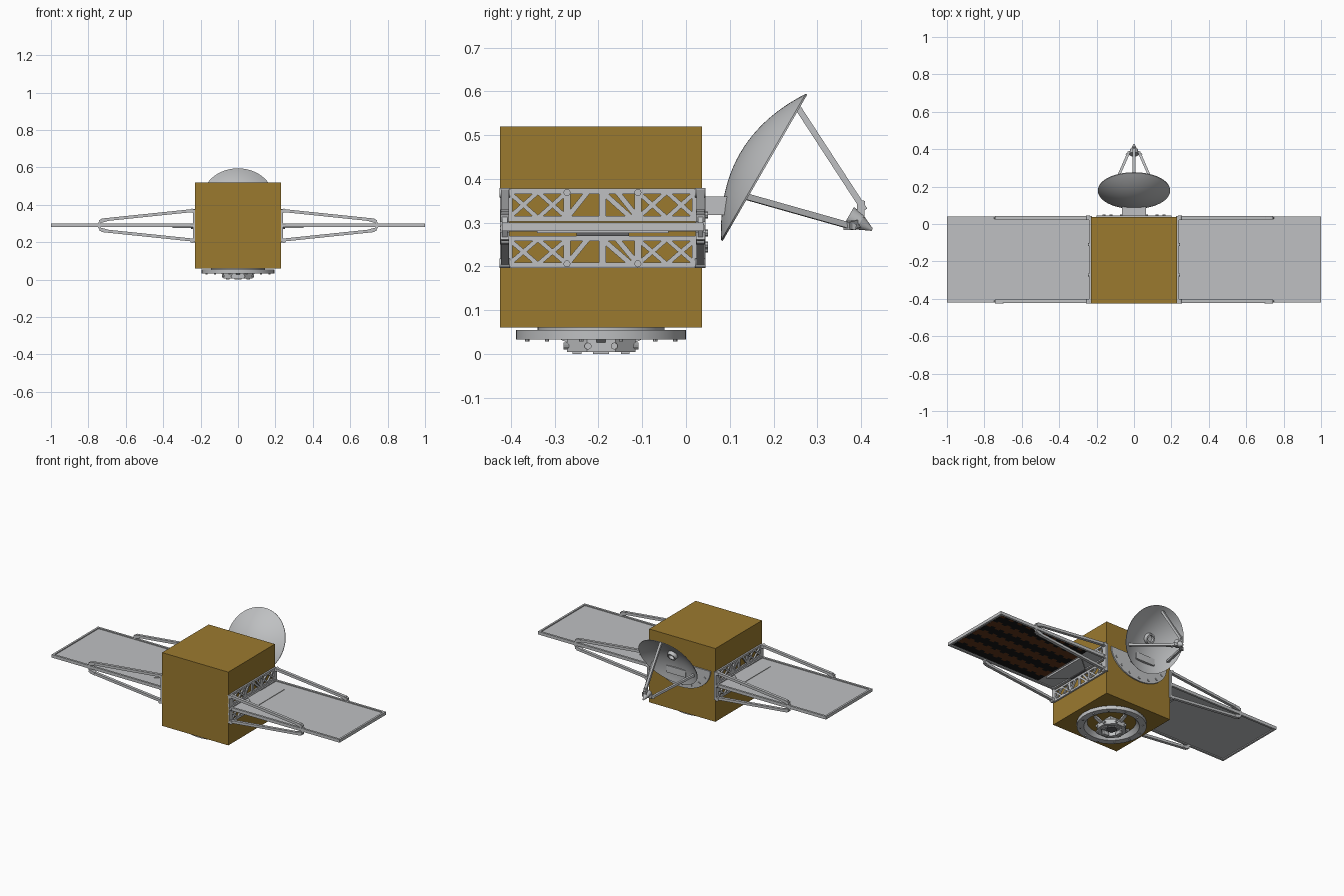
import bpy, bmesh, math
from mathutils import Vector, Matrix

if "Cube" in bpy.data.objects:
    bpy.data.objects.remove(bpy.data.objects["Cube"], do_unlink=True)


def material(name, rgb):
    m = bpy.data.materials.new(name)
    m.use_nodes = True
    m.diffuse_color = (*rgb, 1)
    m.node_tree.nodes["Principled BSDF"].inputs["Base Color"].default_value = (*rgb, 1)
    return m


GOLD = material("gold foil", (0.33, 0.195, 0.028))
GREY = material("light grey metal", (0.52, 0.53, 0.54))
DARK = material("dark grey metal", (0.12, 0.12, 0.125))
BLACK = material("black cells", (0.008, 0.008, 0.008))
BROWN = material("copper brown cells", (0.12, 0.035, 0.01))
CY = -0.194  # body centre in y


def box(bm, lo, hi):
    lo, hi = Vector(lo), Vector(hi)
    m = Matrix.Translation((lo + hi) / 2) @ Matrix.Diagonal((*(hi - lo), 1))
    bmesh.ops.create_cube(bm, size=1, matrix=m)


def aim(p, q):
    p, q = Vector(p), Vector(q)
    turn = (q - p).to_track_quat("Z", "Y").to_matrix().to_4x4()
    return Matrix.Translation((p + q) / 2) @ turn, (q - p).length


def bar(bm, p, q, w, h):
    m, n = aim(p, q)
    bmesh.ops.create_cube(bm, size=1, matrix=m @ Matrix.Diagonal((w, h, n, 1)))


def rod(bm, p, q, r1, r2=None, seg=16):
    m, n = aim(p, q)
    bmesh.ops.create_cone(bm, cap_ends=True, segments=seg, radius1=r1,
                          radius2=r1 if r2 is None else r2, depth=n, matrix=m)


def prism(bm, points, offset):
    face = bm.faces.new([bm.verts.new(p) for p in points])
    new = bmesh.ops.extrude_face_region(bm, geom=[face])["geom"]
    bmesh.ops.translate(bm, vec=offset, verts=[v for v in new if isinstance(v, bmesh.types.BMVert)])


def lathe(bm, profile, seg, matrix=Matrix(), closed=False):
    rings = [[bm.verts.new(matrix @ Vector((r * math.cos(a), r * math.sin(a), z)))
              for a in (2 * math.pi * i / seg for i in range(seg))] for r, z in profile]
    pairs = list(zip(rings, rings[1:])) + ([(rings[-1], rings[0])] if closed else [])
    for a, b in pairs:
        for i in range(seg):
            j = (i + 1) % seg
            bm.faces.new((a[i], a[j], b[j], b[i]))


def finish(bm, name, *mats, mirror=False, smooth=False):
    bmesh.ops.recalc_face_normals(bm, faces=bm.faces)
    me = bpy.data.meshes.new(name)
    bm.to_mesh(me)
    bm.free()
    ob = bpy.data.objects.new(name, me)
    bpy.context.collection.objects.link(ob)
    for m in mats:
        me.materials.append(m)
    if mirror:
        ob.modifiers.new("Mirror", "MIRROR")
    if smooth:
        bpy.ops.object.select_all(action="DESELECT")
        ob.select_set(True)
        bpy.context.view_layer.objects.active = ob
        bpy.ops.object.shade_smooth_by_angle(angle=math.radians(35))
    return ob


# Foil-wrapped body
bm = bmesh.new()
box(bm, (-0.23, -0.425, 0.06), (0.23, 0.037, 0.52))
finish(bm, "body", GOLD)

# Truss strips on both sides
bm = bmesh.new()
posts = (-0.405, -0.272, -0.11, 0.022)
for z0, z1 in ((0.197, 0.27), (0.303, 0.378)):
    for z in (z0 + 0.006, z1 - 0.006):
        box(bm, (0.229, -0.405, z - 0.006), (0.24, 0.022, z + 0.006))
    for y in posts:
        box(bm, (0.229, y - 0.008, z0), (0.24, y + 0.008, z1))
    box(bm, (0.229, -0.199, z0), (0.24, -0.183, z1))
    a, b = z0 + 0.008, z1 - 0.008
    for left, right in ((posts[0], posts[1]), (posts[2], posts[3])):
        mid = (left + right) / 2
        for y0, y1 in ((left, mid), (mid, right)):
            bar(bm, (0.2345, y0, a), (0.2345, y1, b), 0.01, 0.01)
            bar(bm, (0.2345, y0, b), (0.2345, y1, a), 0.01, 0.01)
    for y0, y1 in ((posts[1], -0.225), (posts[2], -0.157)):
        bar(bm, (0.2345, y0, a), (0.2345, y1, b), 0.01, 0.012)
    bar(bm, (0.2345, -0.191, b), (0.2345, -0.125, a), 0.01, 0.012)
    outer = z1 - 0.009 if z0 > 0.29 else z0 + 0.009
    for y in posts[1:3]:
        rod(bm, (0.235, y, outer), (0.245, y, outer), 0.008, seg=12)
finish(bm, "side_truss", GREY, mirror=True)

# Corner brackets and hinge bar
bm = bmesh.new()
for y in (-0.414, 0.033):
    box(bm, (0.225, y - 0.011, 0.2), (0.24, y + 0.011, 0.375))
    for z in (0.207, 0.368):
        rod(bm, (0.245, y - 0.012, z), (0.245, y + 0.012, z), 0.011)
    rod(bm, (0.235, y, 0.288), (0.25, y, 0.288), 0.011)
box(bm, (0.229, -0.42, 0.28), (0.245, 0.04, 0.3))
finish(bm, "hinge_bracket", GREY, mirror=True, smooth=True)

# Solar wings with raised rims
bm = bmesh.new()
box(bm, (0.24, -0.416, 0.287), (0.998, 0.038, 0.294))
for y in (-0.414, 0.033):
    box(bm, (0.24, y - 0.006, 0.281), (1, y + 0.007, 0.3))
box(bm, (0.988, -0.42, 0.281), (1, 0.04, 0.3))
finish(bm, "solar_wing", GREY, mirror=True)

# Tapered root plates
bm = bmesh.new()
root = [(0.245, -0.25), (0.35, -0.34), (0.35, -0.04), (0.245, -0.13)]
prism(bm, [(x, y, 0.276) for x, y in root], (0, 0, 0.021))
finish(bm, "wing_root_plate", GREY, mirror=True)
bm = bmesh.new()
box(bm, (0.24, -0.25, 0.27), (0.252, -0.13, 0.28))
finish(bm, "hinge_block", DARK, mirror=True)

# Striped cells under the left wing, with toothed stripe edges
bm = bmesh.new()
cols, rows = 40, 28
bmesh.ops.create_grid(bm, x_segments=cols, y_segments=rows, size=0.5,
                      matrix=Matrix.Translation((0.67, -0.19, 0.2855)) @ Matrix.Diagonal((0.62, 0.42, 1, 1)))
for f in bm.faces:
    c = f.calc_center_median()
    col = int((c.x - 0.36) / 0.62 * cols)
    row = int((c.y + 0.4) / 0.42 * rows)
    f.material_index = int((row + (col // 2) % 2) % 8 > 3)
    f.normal_flip()
bmesh.ops.solidify(bm, geom=bm.faces[:], thickness=0.001)
finish(bm, "solar_cells", BLACK, BROWN)

# Wing struts above and below
bm = bmesh.new()
for y in (-0.414, 0.033):
    for s in (1, -1):
        tip = (0.73, y, 0.29 + s * 0.028)
        bar(bm, (0.24, y, 0.29 + s * 0.079), tip, 0.018, 0.016)
        bar(bm, (0.7, y, 0.29 + s * 0.031), (0.74, y, 0.29 + s * 0.02), 0.02, 0.018)
        bar(bm, tip, (0.745, y, 0.29 + s * 0.006), 0.012, 0.012)
finish(bm, "wing_strut", GREY, mirror=True)

# Dish mounting plate, bolts and post
bm = bmesh.new()
arc = [math.pi * (1 + i / 24) for i in range(25)]
prism(bm, [(0.2 * math.cos(a), 0.036, 0.37 + 0.15 * math.sin(a)) for a in arc], (0, 0.009, 0))
for a in arc[3:-2:3]:
    p = Vector((0.175 * math.cos(a), 0.045, 0.365 + 0.125 * math.sin(a)))
    rod(bm, p, p + Vector((0, 0.005, 0)), 0.008, seg=8)
box(bm, (-0.065, 0.04, 0.317), (0.065, 0.1, 0.36))
finish(bm, "dish_mount", GREY)

# Dish, local z along its axis
tilt = Matrix.Translation((0, 0.177, 0.4275)) @ Matrix.Rotation(math.radians(-120), 4, "X")
R, DEPTH, N = 0.193, 0.062, 12
bowl = [(R * i / N, DEPTH * ((i / N) ** 2 - 1)) for i in range(1, N + 1)]
shell = [(0.001, -DEPTH)] + bowl + [(r, z + 0.004) for r, z in reversed(bowl)] + [(0.001, 0.004 - DEPTH)]
bm = bmesh.new()
lathe(bm, shell, 64, tilt, closed=True)
finish(bm, "dish", GREY, smooth=True)

bm = bmesh.new()
lathe(bm, [(0.032, -0.06), (0.028, -0.035), (0.019, -0.035), (0.019, -0.055)], 24, tilt)
finish(bm, "dish_hub", GREY, smooth=True)

# Feed tripod and horn
bm = bmesh.new()
for k in range(3):
    a = math.radians(-90 + 120 * k)
    d = Vector((math.cos(a), math.sin(a), 0))
    bar(bm, tilt @ (d * 0.165 + Vector((0, 0, -0.016))), tilt @ (d * 0.03 + Vector((0, 0, 0.25))), 0.014, 0.014)
    bar(bm, tilt @ (d * 0.045 + Vector((0, 0, 0.232))), tilt @ Vector((0, 0, 0.255)), 0.018, 0.018)
finish(bm, "feed_tripod", GREY)
bm = bmesh.new()
rod(bm, tilt @ Vector((0, 0, 0.225)), tilt @ Vector((0, 0, 0.255)), 0.024, 0.02)
rod(bm, tilt @ Vector((0, 0, 0.255)), tilt @ Vector((0, 0, 0.287)), 0.018, 0.003)
finish(bm, "feed_horn", GREY, smooth=True)

# Docking ring with screws
base = Matrix.Translation((0, CY, 0))
bm = bmesh.new()
lathe(bm, [(0.194, 0.033), (0.194, 0.055), (0.145, 0.055), (0.145, 0.061), (0.135, 0.061), (0.155, 0.033)],
      64, base, closed=True)
for i in range(12):
    a = math.pi * (2 * i + 1) / 12
    p = Vector((0.175 * math.cos(a), CY + 0.175 * math.sin(a), 0.028))
    rod(bm, p, p + Vector((0, 0, 0.006)), 0.005, seg=8)
finish(bm, "docking_ring", GREY, smooth=True)

# Engine bay frame in the middle of the ring
bm = bmesh.new()
lathe(bm, [(0.085, 0.005), (0.085, 0.035), (0.06, 0.035), (0.06, 0.005)], 8,
      base @ Matrix.Rotation(math.pi / 8, 4, "Z"), closed=True)
for i in range(4):
    turn = base @ Matrix.Rotation(math.pi / 2 * i, 4, "Z")
    bar(bm, turn @ Vector((0.05, 0, 0.02)), turn @ Vector((0.12, 0, 0.052)), 0.02, 0.012)
    bar(bm, turn @ Vector((0.055, -0.018, 0.01)), turn @ Vector((0.055, 0.018, 0.01)), 0.02, 0.02)
    for y in (-0.03, 0.03):
        rod(bm, turn @ Vector((0.072, y, 0.018)), turn @ Vector((0.086, y, 0.018)), 0.008, seg=10)
box(bm, (-0.05, CY - 0.05, 0.03), (0.05, CY + 0.05, 0.06))
finish(bm, "engine_bay", GREY)
bm = bmesh.new()
rod(bm, (0, CY, 0.012), (0, CY, 0.035), 0.03, 0.018)
finish(bm, "thruster_nozzle", DARK, smooth=True)
